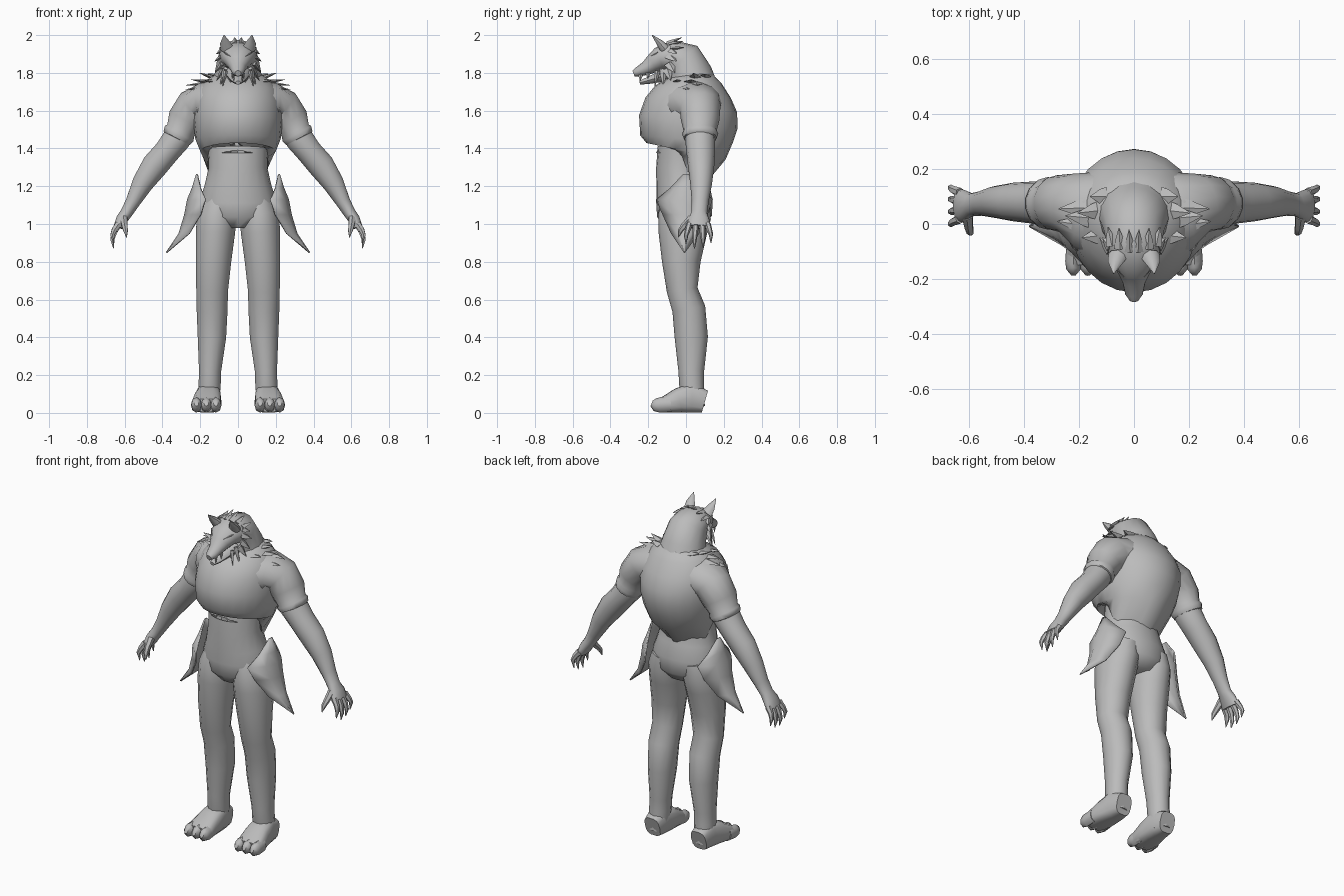
import bpy, bmesh, math
from mathutils import Vector as V

grey = bpy.data.materials.new("plain grey")
grey.diffuse_color = (0.5, 0.5, 0.5, 1)


def finish(name, bm, mirror=False, angle=50):
    bmesh.ops.recalc_face_normals(bm, faces=bm.faces)
    me = bpy.data.meshes.new(name)
    bm.to_mesh(me)
    bm.free()
    me.materials.append(grey)
    ob = bpy.data.objects.new(name, me)
    bpy.context.collection.objects.link(ob)
    if mirror:
        ob.modifiers.new("Mirror", 'MIRROR').use_mirror_merge = False
    bpy.ops.object.select_all(action='DESELECT')
    ob.select_set(True)
    bpy.context.view_layer.objects.active = ob
    bpy.ops.object.shade_smooth_by_angle(angle=math.radians(angle))
    return ob


def add_tube(bm, rows, ref, n=14, power=2.0):
    """Loft rows of (x, y, z, radius along ref, other radius)."""
    pts = [V(r[:3]) for r in rows]
    rings = []
    for i, r in enumerate(rows):
        t = (pts[min(i + 1, len(pts) - 1)] - pts[max(i - 1, 0)]).normalized()
        u = (V(ref) - t * t.dot(V(ref))).normalized()
        w = t.cross(u)
        ring = []
        for k in range(n):
            a = 2 * math.pi * k / n
            c, s = math.cos(a), math.sin(a)
            c = math.copysign(abs(c) ** (2 / power), c)
            s = math.copysign(abs(s) ** (2 / power), s)
            ring.append(bm.verts.new(pts[i] + u * c * r[3] + w * s * r[4]))
        rings.append(ring)
    for a, b in zip(rings, rings[1:]):
        for k in range(n):
            bm.faces.new((a[k], a[(k + 1) % n], b[(k + 1) % n], b[k]))
    bm.faces.new(rings[0])
    bm.faces.new(rings[-1])
    return rings


def tube(name, rows, ref, n=14, power=2.0, mirror=False):
    bm = bmesh.new()
    add_tube(bm, rows, ref, n, power)
    return finish(name, bm, mirror)


def add_spike(bm, base, tip, width, thick=0.012, ref=(0, 1, 0)):
    """Pointed lock with a diamond section."""
    b, p = V(base), V(tip)
    add_tube(bm, [(*b, width, thick), (*b.lerp(p, 0.4), width * .75, thick * .8),
                  (*p, .001, .001)], ref, 4)


def spikes(name, items, ref, mirror=True):
    bm = bmesh.new()
    for base, tip, w in items:
        add_spike(bm, base, tip, w, ref=ref)
    return finish(name, bm, mirror, 30)


X, Y = (1, 0, 0), (0, 1, 0)

# Legs
tube("leg", [(.155, .045, .03, .055, .055), (.15, .03, .15, .066, .06),
             (.148, .028, .22, .068, .06), (.138, .028, .4, .088, .077),
             (.137, .015, .55, .088, .084), (.137, -.02, .65, .082, .086),
             (.13, -.025, .8, .102, .096), (.12, -.018, .95, .128, .106),
             (.112, -.008, 1.04, .14, .108), (.1, 0, 1.12, .125, .09)], Y, mirror=True)

# Feet and toes
tube("foot", [(.155, .1, .06, .05, .06), (.155, .03, .08, .064, .08),
              (.16, -.04, .066, .072, .066), (.167, -.11, .045, .079, .045),
              (.168, -.145, .04, .07, .035)], X, power=3, mirror=True)
bm = bmesh.new()
for x in (.117, .168, .22):
    add_tube(bm, [(x, -.08, .045, .026, .04), (x, -.135, .042, .03, .041),
                  (x, -.165, .043, .026, .034), (x, -.182, .05, .012, .016)], X, 8)
finish("toes", bm, True)

# Hips and waist
tube("waist", [(0, -.005, .985, .1, .1), (0, -.008, 1.04, .145, .195),
               (0, -.008, 1.12, .15, .204), (0, -.018, 1.2, .14, .178),
               (0, -.03, 1.3, .128, .155), (0, -.02, 1.4, .13, .16)], Y, 20)

# Barrel chest with a scalloped lower hem
rows = [(0, -.02, 1.375, .14, .15), (0, -.02, 1.34, .175, .165),
        (0, 0, 1.385, .214, .2), (0, .003, 1.45, .246, .226),
        (0, .012, 1.54, .263, .236), (0, .028, 1.63, .246, .235),
        (0, .038, 1.7, .203, .215), (0, .05, 1.76, .14, .17),
        (0, .05, 1.8, .085, .11)]
bm = bmesh.new()
rings = add_tube(bm, rows, Y, 24)
for k, v in enumerate(rings[1]):
    v.co.z += .018 if k % 4 == 2 else -.025 if k % 4 == 0 else 0
finish("chest", bm)

# Shoulder sleeves with a flared cuff
tube("shoulder_sleeve", [(.11, .035, 1.63, .17, .12), (.18, .05, 1.635, .145, .115),
                         (.235, .075, 1.615, .11, .105), (.28, .075, 1.55, .102, .097),
                         (.303, .075, 1.495, .088, .08), (.312, .075, 1.478, .096, .088),
                         (.325, .075, 1.455, .088, .08), (.327, .075, 1.45, .06, .06)],
     Y, mirror=True)

# Arms
tube("arm", [(.28, .075, 1.53, .075, .07), (.325, .075, 1.45, .08, .077),
             (.375, .078, 1.385, .076, .07), (.44, .08, 1.31, .07, .072),
             (.505, .08, 1.215, .058, .058), (.555, .075, 1.12, .045, .04),
             (.59, .07, 1.06, .042, .033), (.615, .068, 1.025, .056, .032),
             (.635, .066, .985, .062, .025)], Y, mirror=True)

# Fingers, thumb and claws
bm = bmesh.new()
for y, tip_y, drop in ((.018, -.0, .025), (.052, .045, 0), (.085, .09, .005), (.115, .132, .03)):
    add_tube(bm, [(.632, y, 1.0, .017, .02), (.655, (y + tip_y) / 2, .955 + drop / 2, .015, .016),
                  (.665, tip_y, .915 + drop, .012, .012),
                  (.658, tip_y, .87 + drop, .002, .002)], Y, 6)
add_tube(bm, [(.605, .03, 1.03, .022, .022), (.6, -.01, .99, .017, .017),
              (.595, -.03, .965, .014, .014), (.59, -.04, .93, .002, .002)], Y, 6)
finish("fingers", bm, True)

# Hip plates: curved pointed shells
bm = bmesh.new()
grid = []
for z, xm, xe, y0, y1 in ((1.265, .222, .218, -.015, .015), (1.19, .245, .20, -.085, .08),
                          (1.13, .27, .175, -.16, .14), (1.05, .285, .2, -.125, .115),
                          (.95, .315, .26, -.08, .07), (.85, .382, .38, -.012, -.004)):
    grid.append([bm.verts.new((xe + (xm - xe) * (1 - s * s),
                               (y0 + y1) / 2 + s * (y1 - y0) / 2, z))
                 for s in (-1, -.5, 0, .5, 1)])
for a, b in zip(grid, grid[1:]):
    for k in range(4):
        bm.faces.new((a[k], a[k + 1], b[k + 1], b[k]))
plate = finish("hip_plate", bm, True)
solid = plate.modifiers.new("Thickness", 'SOLIDIFY')
solid.thickness = .008

# Neck, skull and snout
tube("head", [(0, .045, 1.7, .15, .13), (0, .018, 1.79, .125, .122),
              (0, -.02, 1.87, .11, .108), (0, -.075, 1.892, .1, .082),
              (0, -.14, 1.875, .082, .062), (0, -.175, 1.848, .058, .05),
              (0, -.21, 1.825, .042, .037), (0, -.255, 1.805, .032, .026),
              (0, -.278, 1.797, .016, .016)], X, 16)
tube("lower_jaw", [(0, -.08, 1.8, .07, .04), (0, -.15, 1.775, .05, .028),
                   (0, -.21, 1.757, .032, .018), (0, -.245, 1.748, .014, .01)], X, 10)

# Ears, brows, fangs
tube("ear", [(.058, -.115, 1.93, .036, .026), (.068, -.14, 1.96, .027, .018),
             (.074, -.18, 2.0, .002, .002)], X, 8, mirror=True)
spikes("brow", [((.02, -.19, 1.875), (.075, -.15, 1.91), .014)], Y)
spikes("fangs", [((.022, -.24, 1.795), (.022, -.243, 1.758), .006),
                 ((.03, -.2, 1.8), (.03, -.203, 1.77), .006)], X)

# Cheek fur and hanging locks
spikes("cheek_fur", [((.085, -.08, 1.92), (.115, -.05, 1.9), .025),
                     ((.085, -.09, 1.89), (.125, -.05, 1.86), .028),
                     ((.085, -.09, 1.85), (.122, -.06, 1.80), .028),
                     ((.08, -.1, 1.82), (.112, -.08, 1.76), .026),
                     ((.07, -.12, 1.82), (.095, -.12, 1.725), .02),
                     ((.065, -.15, 1.81), (.08, -.165, 1.73), .014),
                     ((.04, -.1, 1.77), (.035, -.13, 1.71), .025)], Y)

# Crown fur, swept back
spikes("crown_fur", [((.015, -.1, 1.955), (.018, -.02, 1.988), .02),
                     ((.05, -.09, 1.95), (.055, -.015, 1.968), .022),
                     ((.08, -.08, 1.93), (.095, -.01, 1.935), .022)], X)

# Shoulder fur
spikes("shoulder_fur", [((.12, .05, 1.77), (.205, .04, 1.80), .035),
                        ((.14, .02, 1.75), (.25, .03, 1.765), .04),
                        ((.15, .06, 1.745), (.275, .055, 1.735), .04),
                        ((.15, -.01, 1.725), (.28, .01, 1.712), .04),
                        ((.11, -.04, 1.75), (.19, -.05, 1.765), .035),
                        ((.1, .1, 1.78), (.16, .1, 1.795), .035)], Y)
